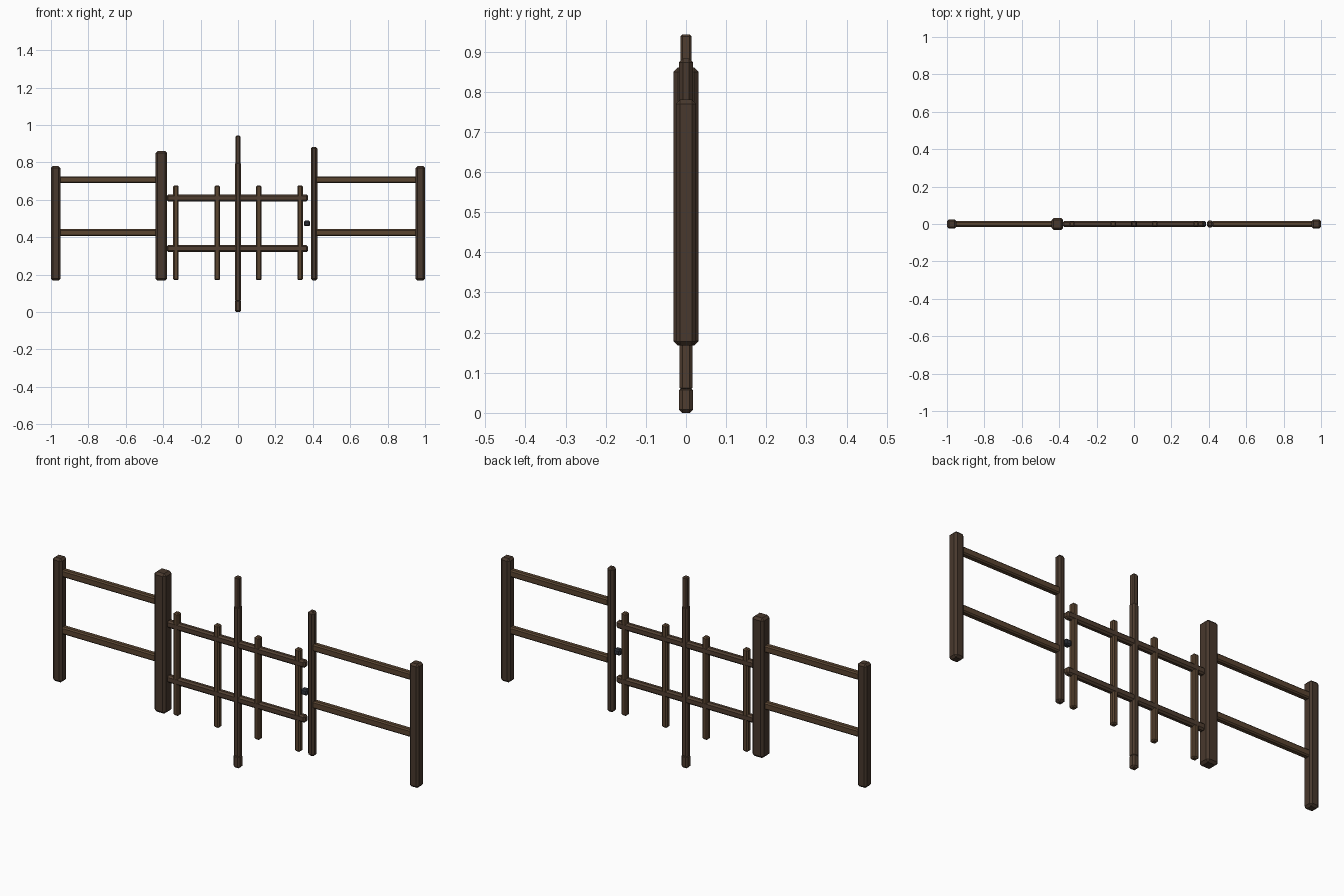
import bpy

if "Cube" in bpy.data.objects:
    bpy.data.objects.remove(bpy.data.objects["Cube"])


def material(name, r, g, b):
    m = bpy.data.materials.new(name)
    m.diffuse_color = (r, g, b, 1)
    m.use_nodes = True
    m.node_tree.nodes["Principled BSDF"].inputs["Base Color"].default_value = m.diffuse_color
    return m


POST = material("dark_wood", 0.065, 0.04, 0.026)
RAIL = material("rail_wood", 0.10, 0.058, 0.03)
SLAT = material("slat_wood", 0.08, 0.048, 0.03)
IRON = material("iron", 0.03, 0.034, 0.045)


def beam(name, x, z, depth, mat, bevel):
    """Chamfered bar filling the x and z ranges, centred on y = 0."""
    bpy.ops.mesh.primitive_cube_add(
        size=1, location=((x[0] + x[1]) / 2, 0, (z[0] + z[1]) / 2))
    ob = bpy.context.object
    ob.name = name
    ob.scale = (x[1] - x[0], depth, z[1] - z[0])
    bpy.ops.object.transform_apply(location=False, rotation=False, scale=True)
    mod = ob.modifiers.new("chamfer", "BEVEL")
    mod.width = bevel
    mod.segments = 1
    ob.data.materials.append(mat)


def upright(name, x, z, width, mat, bevel):
    beam(name, (x - width / 2, x + width / 2), z, width, mat, bevel)


# Fence posts
upright("outer_post_left", -0.975, (0.168, 0.78), 0.05, POST, 0.01)
upright("outer_post_right", 0.975, (0.168, 0.78), 0.05, POST, 0.01)
upright("hinge_post", -0.41, (0.168, 0.86), 0.063, POST, 0.011)
upright("latch_post", 0.407, (0.168, 0.883), 0.036, POST, 0.01)

# Fence rails on both sides
for level, z in (("lower", 0.425), ("upper", 0.707)):
    span = (z - 0.018, z + 0.018)
    beam(f"{level}_fence_rail_left", (-0.96, -0.43), span, 0.03, RAIL, 0.006)
    beam(f"{level}_fence_rail_right", (0.415, 0.96), span, 0.03, RAIL, 0.006)

# Gate rails
for level, z in (("lower", 0.339), ("upper", 0.61)):
    beam(f"{level}_gate_rail", (-0.382, 0.375), (z - 0.018, z + 0.018),
         0.03, SLAT, 0.008)

# Gate pickets
for i, x in enumerate((-0.332, -0.111, 0.111, 0.332)):
    upright(f"gate_picket_{i + 1}", x, (0.17, 0.677), 0.029, RAIL, 0.006)

# Tall centre stake in three slightly tapering lengths
upright("stake_foot", 0, (0, 0.065), 0.034, SLAT, 0.008)
upright("stake_shaft", 0, (0.055, 0.80), 0.032, SLAT, 0.007)
upright("stake_tip", 0, (0.79, 0.943), 0.027, SLAT, 0.005)

# Latch
beam("latch", (0.352, 0.386), (0.459, 0.488), 0.03, IRON, 0.006)
